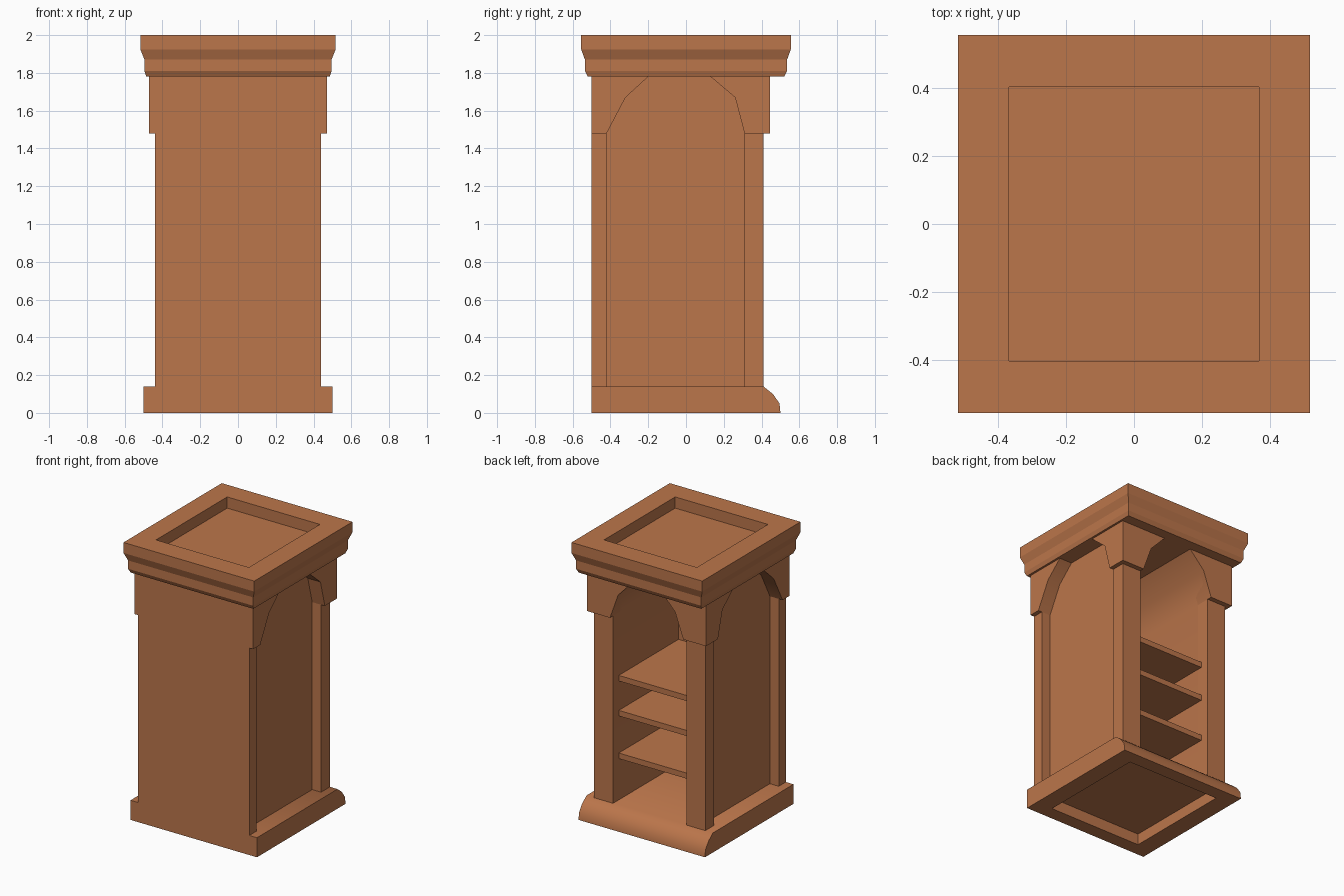
import bpy, bmesh, math

if "Cube" in bpy.data.objects:
    bpy.data.objects.remove(bpy.data.objects["Cube"])

wood = bpy.data.materials.new("warm_brown_wood")
wood.diffuse_color = (0.5, 0.18, 0.07, 1)
wood.use_nodes = True
wood.node_tree.nodes["Principled BSDF"].inputs["Base Color"].default_value = wood.diffuse_color


def finish(name, bm, smooth=None):
    bmesh.ops.recalc_face_normals(bm, faces=bm.faces)
    me = bpy.data.meshes.new(name)
    bm.to_mesh(me)
    bm.free()
    me.materials.append(wood)
    ob = bpy.data.objects.new(name, me)
    bpy.context.collection.objects.link(ob)
    if smooth:
        bpy.ops.object.select_all(action='DESELECT')
        ob.select_set(True)
        bpy.context.view_layer.objects.active = ob
        bpy.ops.object.shade_smooth_by_angle(angle=math.radians(smooth))
    return ob


def box(name, x, y, z):
    bm = bmesh.new()
    bmesh.ops.create_cube(bm, size=1)
    for v in bm.verts:
        for i, (a, b) in enumerate((x, y, z)):
            v.co[i] = a if v.co[i] < 0 else b
    return finish(name, bm)


def prism(name, pts, axis, a, b, smooth=None, flip=1):
    """Extrude a (y,z) profile along x, or an (x,z) profile along y."""
    bm = bmesh.new()
    rings = []
    for t in (a, b):
        rings.append([bm.verts.new((flip * t, p, q) if axis == 'x' else (flip * p, t, q))
                      for p, q in pts])
    n = len(pts)
    for i in range(n):
        j = (i + 1) % n
        bm.faces.new((rings[0][i], rings[0][j], rings[1][j], rings[1][i]))
    bm.faces.new(rings[0])
    bm.faces.new(rings[1])
    return finish(name, bm, smooth)


# Base with a rounded back edge and a hollow underside
base = prism("base", [(-.5, 0), (.5, 0), (.495, .05), (.46, .10), (.41, .14), (-.5, .14)],
             'x', -.5, .5, 50)
cutter = box("base_cutter", (-.37, .37), (-.4, .4), (-.1, .08))
cutter.hide_render = True
mod = base.modifiers.new("hollow", 'BOOLEAN')
mod.operation = 'DIFFERENCE'
mod.solver = 'EXACT'
mod.object = cutter
bpy.context.view_layer.objects.active = base
bpy.ops.object.modifier_apply(modifier="hollow")
bpy.data.objects.remove(cutter)

# Front panel and its inner lining
box("front_panel", (-.44, .44), (-.5, -.42), (.14, 1.78))
box("front_upper_band", (-.47, .47), (-.5, -.42), (1.48, 1.78))
box("front_lining", (-.37, .37), (-.42, -.33), (.14, 1.78))

# Mirrored sides: vaulted wall, back post, arch brackets
arch = [(.29, 1.48), (.225, 1.66), (.11, 1.78)]
for side, s in (("right", 1), ("left", -1)):
    prism(side + "_wall", [(.37, .14), (.29, .14)] + arch + [(.37, 1.78)],
          'y', -.42, .41, 35, s)
    xs = sorted((s * .29, s * .44))
    box(side + "_back_post", xs, (.31, .41), (.14, 1.48))
    prism(side + "_back_bracket", arch + [(.47, 1.78), (.47, 1.48)], 'y', .31, .445, 35, s)
    prism(side + "_rear_arch_half",
          [(.445, 1.48), (.31, 1.48), (.26, 1.67), (.13, 1.78), (.445, 1.78)],
          'x', .36, .47, 35, s)
    prism(side + "_front_arch_half",
          [(-.5, 1.48), (-.42, 1.48), (-.32, 1.67), (-.2, 1.78), (-.5, 1.78)],
          'x', .36, .47, 35, s)

# Shelves
for i, z in enumerate((.475, .78, 1.03)):
    box(f"shelf_{i + 1}", (-.3, .3), (-.34, .345), (z - .04, z))

# Moulded crown with a sunken top
bm = bmesh.new()
rings = []
for hx, hy, z in ((.485, .52, 1.78), (.495, .535, 1.81), (.495, .535, 1.87),
                  (.517, .555, 1.925), (.517, .555, 2), (.367, .402, 2), (.367, .402, 1.92)):
    rings.append([bm.verts.new((hx * a, hy * b, z))
                  for a, b in ((-1, -1), (1, -1), (1, 1), (-1, 1))])
for r0, r1 in zip(rings, rings[1:]):
    for i in range(4):
        j = (i + 1) % 4
        bm.faces.new((r0[i], r0[j], r1[j], r1[i]))
bm.faces.new(rings[0])
bm.faces.new(rings[-1])
finish("crown", bm)
